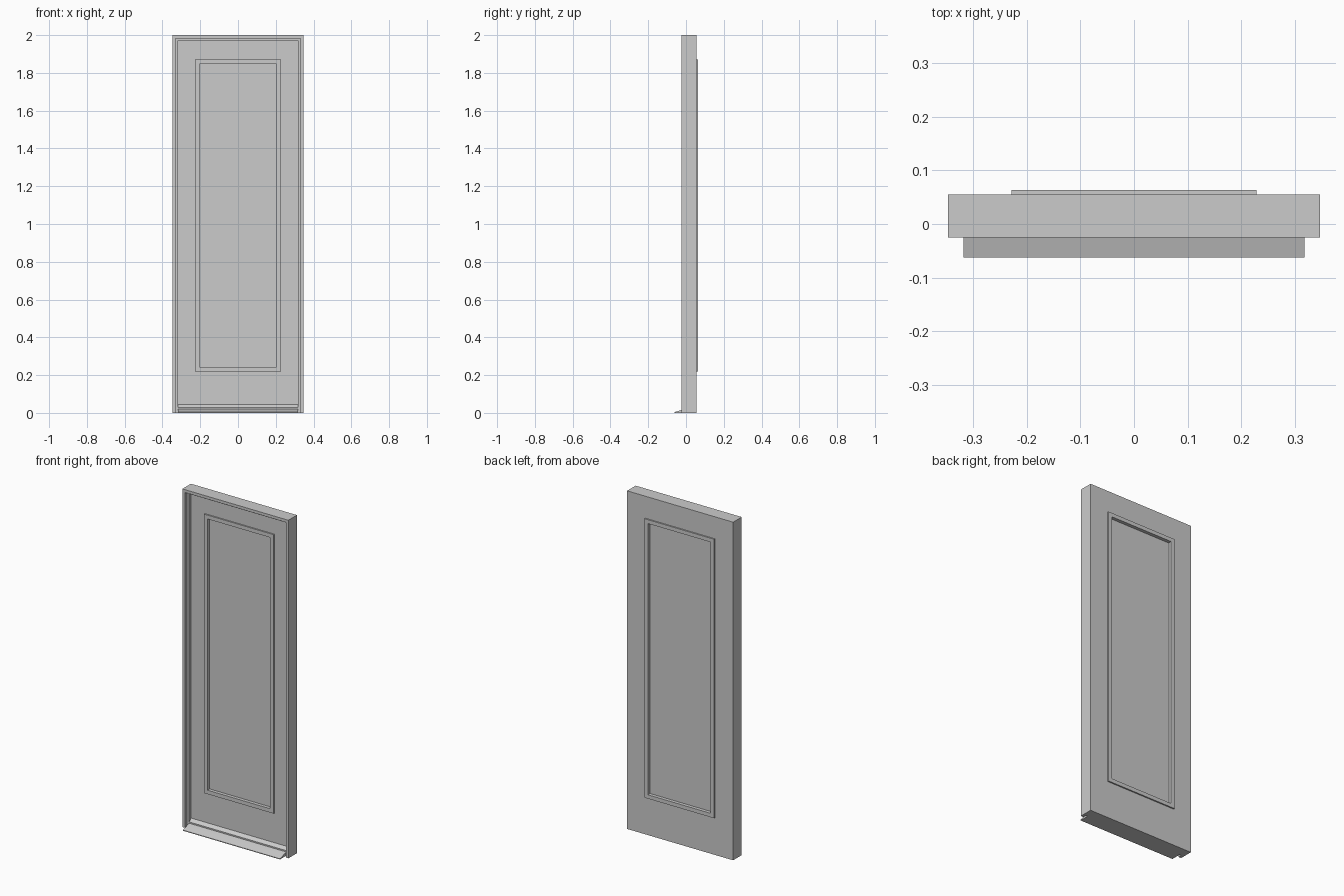
import bpy, bmesh

if "Cube" in bpy.data.objects:
    bpy.data.objects.remove(bpy.data.objects["Cube"])


def finish(bm, name):
    bmesh.ops.recalc_face_normals(bm, faces=bm.faces)
    mesh = bpy.data.meshes.new(name)
    bm.to_mesh(mesh)
    bm.free()
    obj = bpy.data.objects.new(name, mesh)
    bpy.context.collection.objects.link(obj)
    return obj


def mitred_frame(name, half_w, z0, z1, profile, closed=True):
    """Sweep an (inset, y) profile round a rectangle; open = no bottom rail."""
    bm = bmesh.new()
    rings = []
    for sx, top in ((-1, 0), (-1, 1), (1, 1), (1, 0)):
        ring = []
        for inset, y in profile:
            z = z1 - inset if top else z0 + (inset if closed else 0)
            ring.append(bm.verts.new((sx * (half_w - inset), y, z)))
        rings.append(ring)
    n = len(profile)
    for i in range(4 if closed else 3):
        a, b = rings[i], rings[(i + 1) % 4]
        for k in range(n):
            m = (k + 1) % n
            bm.faces.new((a[k], a[m], b[m], b[k]))
    if not closed:
        bm.faces.new(rings[0])
        bm.faces.new(rings[3])
    return finish(bm, name)


def extrude_x(name, half_w, profile):
    """Extrude a (y, z) profile across the width."""
    bm = bmesh.new()
    a, b = [[bm.verts.new((s * half_w, y, z)) for y, z in profile] for s in (-1, 1)]
    n = len(profile)
    for k in range(n):
        m = (k + 1) % n
        bm.faces.new((a[k], a[m], b[m], b[k]))
    bm.faces.new(a)
    bm.faces.new(b)
    return finish(bm, name)


FRONT, BACK = 0.016, 0.055      # door leaf faces
GLASS_W, GLASS_Z0, GLASS_Z1 = 0.228, 0.22, 1.87

# Stepped outer frame: two jambs and a head
mitred_frame("door_frame", 0.347, 0.0, 2.0,
             [(0, -0.025), (0.017, -0.025), (0.017, -0.005),
              (0.029, -0.005), (0.029, BACK), (0, BACK)], closed=False)

# Door leaf: stiles and rails round the panel opening, as flat bars
leaf_w, leaf_z0, leaf_z1 = 0.318, 0.012, 1.971
open_w, open_z0, open_z1 = 0.206, GLASS_Z0 + 0.022, GLASS_Z1 - 0.022
bm = bmesh.new()
rings = []
for w, lo, hi in ((leaf_w, leaf_z0, leaf_z1), (open_w, open_z0, open_z1)):
    for y in (FRONT, BACK):
        rings.append([bm.verts.new((x, y, z))
                      for x, z in ((-w, lo), (-w, hi), (w, hi), (w, lo))])
for a, b in ((0, 1), (1, 3), (3, 2), (2, 0)):
    for k in range(4):
        m = (k + 1) % 4
        bm.faces.new((rings[a][k], rings[a][m], rings[b][m], rings[b][k]))
finish(bm, "door_leaf")

# Raised moulding on both faces
for name, y0, y1 in (("front_moulding", 0.008, 0.028), ("back_moulding", 0.063, 0.043)):
    mitred_frame(name, GLASS_W, GLASS_Z0, GLASS_Z1,
                 [(0, y0), (0.023, y0), (0.023, y1), (0, y1)])

# Recessed centre panel
extrude_x("centre_panel", GLASS_W - 0.01,
          [(0.028, GLASS_Z0 + 0.01), (0.043, GLASS_Z0 + 0.01),
           (0.043, GLASS_Z1 - 0.01), (0.028, GLASS_Z1 - 0.01)])

# Sloping sill running under the leaf
extrude_x("sill", 0.318,
          [(-0.062, 0), (-0.062, 0.004), (-0.025, 0.015), (-0.002, 0.021),
           (FRONT, 0.021), (FRONT, 0.012), (BACK, 0.012), (BACK, 0)])

# Weather bar at the foot of the leaf
extrude_x("weather_bar", 0.318,
          [(-0.002, 0.021), (-0.002, 0.029), (FRONT, 0.045), (FRONT, 0.021)])
